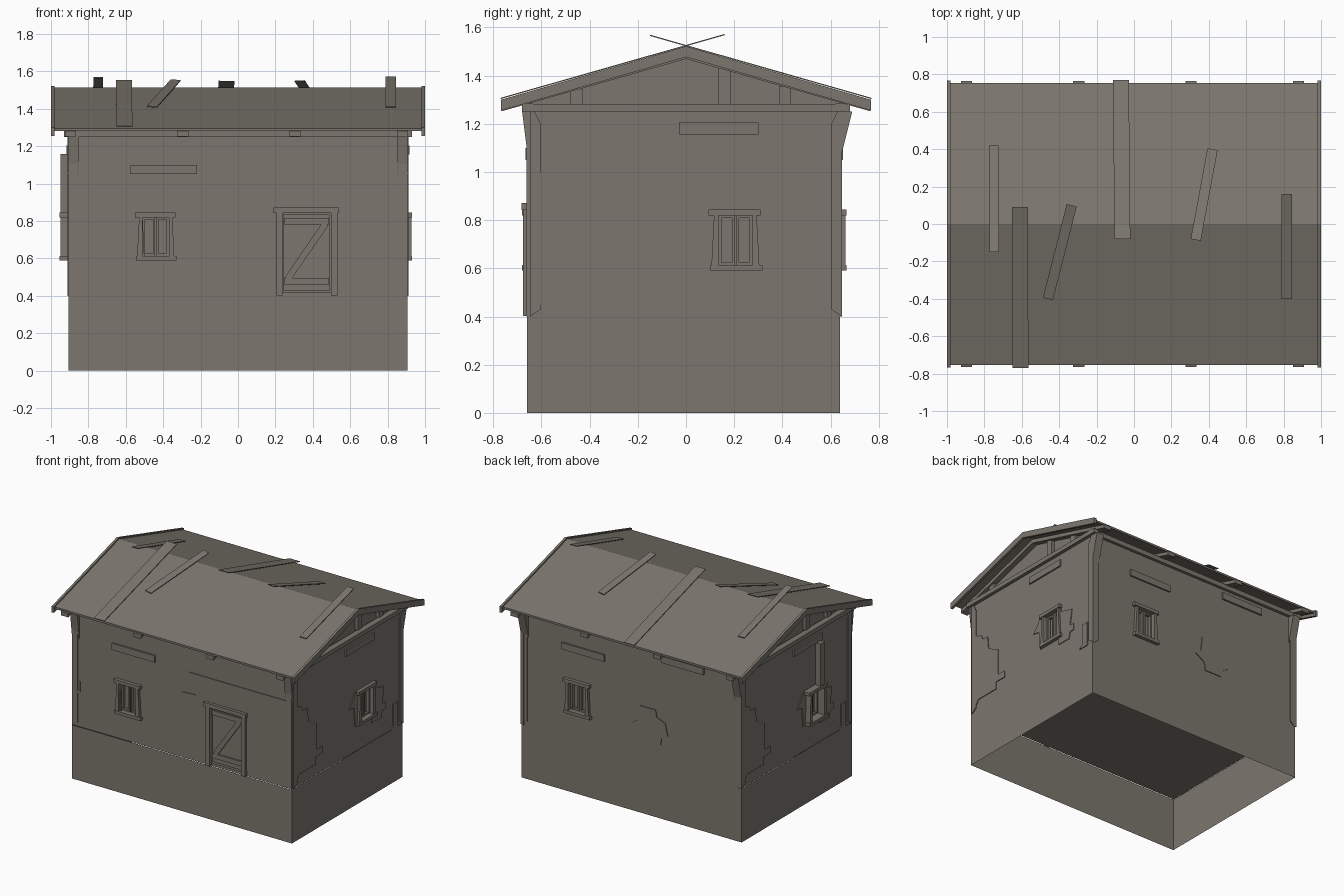
import bpy, bmesh
from mathutils import Matrix, Vector

mat = bpy.data.materials.new("weathered grey brown")
mat.diffuse_color = (0.2, 0.18, 0.153, 1)

# wall frames: u runs along the wall, v is height, d is outward
WALLS = {
    "front": Matrix(((1, 0, 0, 0), (0, 0, -1, -0.655), (0, 1, 0, 0), (0, 0, 0, 1))),
    "right": Matrix(((0, 0, 1, 0.905), (1, 0, 0, 0), (0, 1, 0, 0), (0, 0, 0, 1))),
    "back": Matrix(((-1, 0, 0, 0), (0, 0, 1, 0.64), (0, 1, 0, 0), (0, 0, 0, 1))),
    "left": Matrix(((0, 0, -1, -0.905), (-1, 0, 0, 0), (0, 1, 0, 0), (0, 0, 0, 1))),
}
ALONG_X = Matrix(((0, 0, 1, 0), (1, 0, 0, 0), (0, 1, 0, 0), (0, 0, 0, 1)))


def prism(name, m, pts, d0, d1):
    """Outline pts in the u,v plane of frame m, thick from d0 to d1."""
    bm = bmesh.new()
    f = bm.faces.new([bm.verts.new((u, v, d0)) for u, v in pts])
    r = bmesh.ops.extrude_face_region(bm, geom=[f])
    for g in r["geom"]:
        if isinstance(g, bmesh.types.BMVert):
            g.co.z = d1
    bm.transform(m)
    bmesh.ops.recalc_face_normals(bm, faces=bm.faces)
    me = bpy.data.meshes.new(name)
    bm.to_mesh(me)
    bm.free()
    me.materials.append(mat)
    ob = bpy.data.objects.new(name, me)
    bpy.context.collection.objects.link(ob)
    return ob


def slab(name, m, u0, u1, v0, v1, d0, d1):
    return prism(name, m, [(u0, v0), (u1, v0), (u1, v1), (u0, v1)], d0, d1)


def bar(name, m, a, b, w, d0, d1):
    """Straight plank from a to b of width w."""
    a, b = Vector(a), Vector(b)
    t = (b - a).normalized() * w / 2
    n = Vector((-t.y, t.x))
    return prism(name, m, [a - n, b - n, b + n, a + n], d0, d1)


# foundation: open shell
base = slab("foundation", Matrix(), -0.907, 0.907, -0.66, 0.64, 0, 0.4)
bm = bmesh.new()
bm.from_mesh(base.data)
bmesh.ops.delete(bm, geom=[f for f in bm.faces if abs(f.normal.z) > 0.5], context='FACES_ONLY')
bm.to_mesh(base.data)
bm.free()

# walls with attic gable block
walls = slab("walls", Matrix(), -0.905, 0.905, -0.655, 0.64, 0.4, 1.26)
prism("gable_infill", ALONG_X, [(-0.655, 1.25), (0.645, 1.25), (0.645, 1.29), (0, 1.485), (-0.655, 1.29)], -0.87, 0.87)


def cut(m, u0, u1, v0, v1, depth):
    c = slab("cutter", m, u0, u1, v0, v1, -depth, 0.05)
    c.hide_render = True
    c.display_type = 'WIRE'
    md = walls.modifiers.new("recess", 'BOOLEAN')
    md.object = c
    md.solver = 'EXACT'


# windows
def window(side, u, d=0.022):
    m = WALLS[side]
    cut(m, u - 0.075, u + 0.075, 0.61, 0.825, 0.045)
    slab("window_lintel", m, u - 0.112, u + 0.105, 0.82, 0.845, -0.01, d + 0.004)
    slab("window_sill", m, u - 0.105, u + 0.112, 0.59, 0.613, -0.01, d + 0.004)
    for s in (-1, 1):
        prism("window_jamb", m, [(u + s * 0.07, 0.6), (u + s * 0.1, 0.6), (u + s * 0.088, 0.83), (u + s * 0.07, 0.83)], -0.01, d)
        for k in (0.003, 0.058):
            slab("casement_stile", m, u + s * k, u + s * (k + 0.012), 0.613, 0.82, -0.035, -0.01)
        for v in (0.613, 0.808):
            slab("casement_rail", m, u + s * 0.003, u + s * 0.07, v, v + 0.012, -0.033, -0.012)


window("front", -0.44)
window("right", 0.205)
window("back", -0.44)
window("left", 0.205, 0.045)

# door with frame and Z brace
F = WALLS["front"]
cut(F, 0.235, 0.5, 0.42, 0.845, 0.03)
slab("door_leaf", F, 0.24, 0.49, 0.425, 0.835, -0.03, -0.012)
for u in (0.205, 0.498):
    slab("door_post", F, u, u + 0.034, 0.402, 0.847, -0.01, 0.022)
slab("door_lintel", F, 0.19, 0.54, 0.842, 0.872, -0.01, 0.028)
for v in (0.46, 0.78):
    slab("door_rail", F, 0.245, 0.487, v, v + 0.035, -0.014, 0)
bar("door_brace", F, (0.265, 0.49), (0.468, 0.785), 0.035, -0.014, -0.001)

# ragged plaster patches
prism("front_plaster", F, [(0.05, 1.05), (0.035, 0.94), (0.12, 0.94), (0.12, 0.895), (0, 0.89), (0, 0.83), (0.02, 0.79),
      (0, 0.66), (0.02, 0.6), (-0.03, 0.5), (0.02, 0.44), (0.236, 0.44), (0.236, 0.845), (0.499, 0.845),
      (0.499, 0.44), (0.86, 0.44), (0.86, 1.05)], -0.002, 0.006)
prism("front_window_plaster", F, [(-0.53, 0.83), (-0.57, 0.62), (-0.54, 0.6), (-0.5, 0.6), (-0.51, 0.82)], -0.002, 0.007)
prism("front_chip", F, [(-0.86, 0.65), (-0.84, 0.66), (-0.84, 0.74), (-0.855, 0.73)], -0.002, 0.006)
for side in ("right", "left"):
    m = WALLS[side]
    prism("corner_plaster", m, [(-0.615, 1.0), (-0.55, 0.98), (-0.53, 0.94), (-0.48, 0.94), (-0.47, 0.84), (-0.37, 0.79),
          (-0.37, 0.59), (-0.3, 0.59), (-0.3, 0.54), (-0.39, 0.54), (-0.39, 0.485), (-0.58, 0.485), (-0.615, 0.43)], -0.002, 0.006)
    prism("window_plaster_left", m, [(0.12, 0.84), (0.08, 0.84), (0.05, 0.79), (0.01, 0.74), (0.07, 0.73), (0.08, 0.59), (0.12, 0.59)], -0.002, 0.006)
    prism("window_plaster_right", m, [(0.29, 0.84), (0.31, 0.79), (0.42, 0.76), (0.4, 0.64), (0.44, 0.64), (0.44, 0.59),
          (0.4, 0.59), (0.39, 0.54), (0.28, 0.54), (0.28, 0.6)], -0.002, 0.006)
    prism("corner_chip", m, [(0.5, 0.402), (0.585, 0.402), (0.585, 0.585), (0.53, 0.585), (0.53, 0.43)], -0.002, 0.006)
    slab("wall_plank", m, -0.03, 0.3, 1.155, 1.205, -0.002, 0.012)
    slab("tie_beam", m, -0.68, 0.68, 1.25, 1.282, -0.02, 0.025)
    for u, w, top in ((-0.455, 0.05, 1.345), (0.16, 0.05, 1.43), (0.41, 0.05, 1.355)):
        slab("gable_strut", m, u - w / 2, u + w / 2, 1.28, top, -0.037, -0.01)
prism("back_plaster", WALLS["back"], [(0.01, 0.66), (0.06, 0.69), (0.07, 0.8), (0.2, 0.8), (0.21, 0.75), (0.28, 0.72), (0.3, 0.63),
      (0.25, 0.6), (0.24, 0.55), (0.1, 0.55), (0.09, 0.61)], -0.002, 0.006)
slab("left_loose_board", WALLS["left"], 0.23, 0.28, 0.84, 1.158, -0.002, 0.045)
slab("back_upper_plank", WALLS["back"], 0.25, 0.6, 1.17, 1.22, -0.002, 0.014)
for side in ("front", "back"):
    m = WALLS[side]
    slab("wall_plank", m, -0.575, -0.22, 1.05, 1.1, -0.002, 0.012)
    slab("eaves_beam", m, -0.93, 0.93, 1.25, 1.285, -0.02, 0.022)

# corner trims with torn ends
for side, hw in (("front", 0.905), ("back", 0.905), ("right", 0.648), ("left", 0.648)):
    for s, low in ((-1, 0.4), (1, 0.4)):
        prism("corner_trim", WALLS[side], [(s * hw, low), (s * (hw - 0.045), low + 0.03), (s * (hw - 0.045), 1.2),
              (s * (hw - 0.02), 1.25), (s * hw, 1.25)], -0.02, 0.007)

# peeling boards hanging from the top of the corners
for sx in (-1, 1):
    for y, tip in ((0.64, 0.69), (-0.655, -0.68)):
        prism("peeling_board", ALONG_X, [(y, 1.05), (tip, 1.25), (y, 1.25)], sx * 0.85, sx * 0.91)

# roof, barge boards and rafters
def gable_profile(half, ridge, eave, t):
    return [(-half, eave), (0, ridge), (half, eave), (half, eave - t), (0, ridge - t), (-half, eave - t)]


prism("roof", ALONG_X, gable_profile(0.755, 1.513, 1.295, 0.015), -0.98, 0.98)
for x0, x1 in ((-1, -0.982), (0.982, 1)):
    prism("barge_board", ALONG_X, gable_profile(0.767, 1.522, 1.3, 0.045), x0, x1)
for x in (-0.895, -0.295, 0.305, 0.88):
    prism("rafter", ALONG_X, gable_profile(0.765, 1.499, 1.282, 0.03), x - 0.03, x + 0.03)

# loose planks on each slope, shooting past the ridge
for slope, planks in (
    (0.285, (((-0.61, 0.09), (-0.607, -0.77), 0.085), ((-0.333, 0.1), (-0.46, -0.4), 0.055), ((0.817, 0.16), (0.817, -0.4), 0.055))),
    (-0.285, (((-0.747, -0.15), (-0.75, 0.42), 0.052), ((-0.062, -0.08), (-0.07, 0.77), 0.085), ((0.33, -0.085), (0.42, 0.4), 0.055)))):
    m = Matrix(((1, 0, 0, 0), (0, 1, 0, 0), (0, slope, 1, 1.522), (0, 0, 0, 1)))
    for a, b, w in planks:
        bar("loose_roof_plank", m, a, b, w, 0, 0.005)
